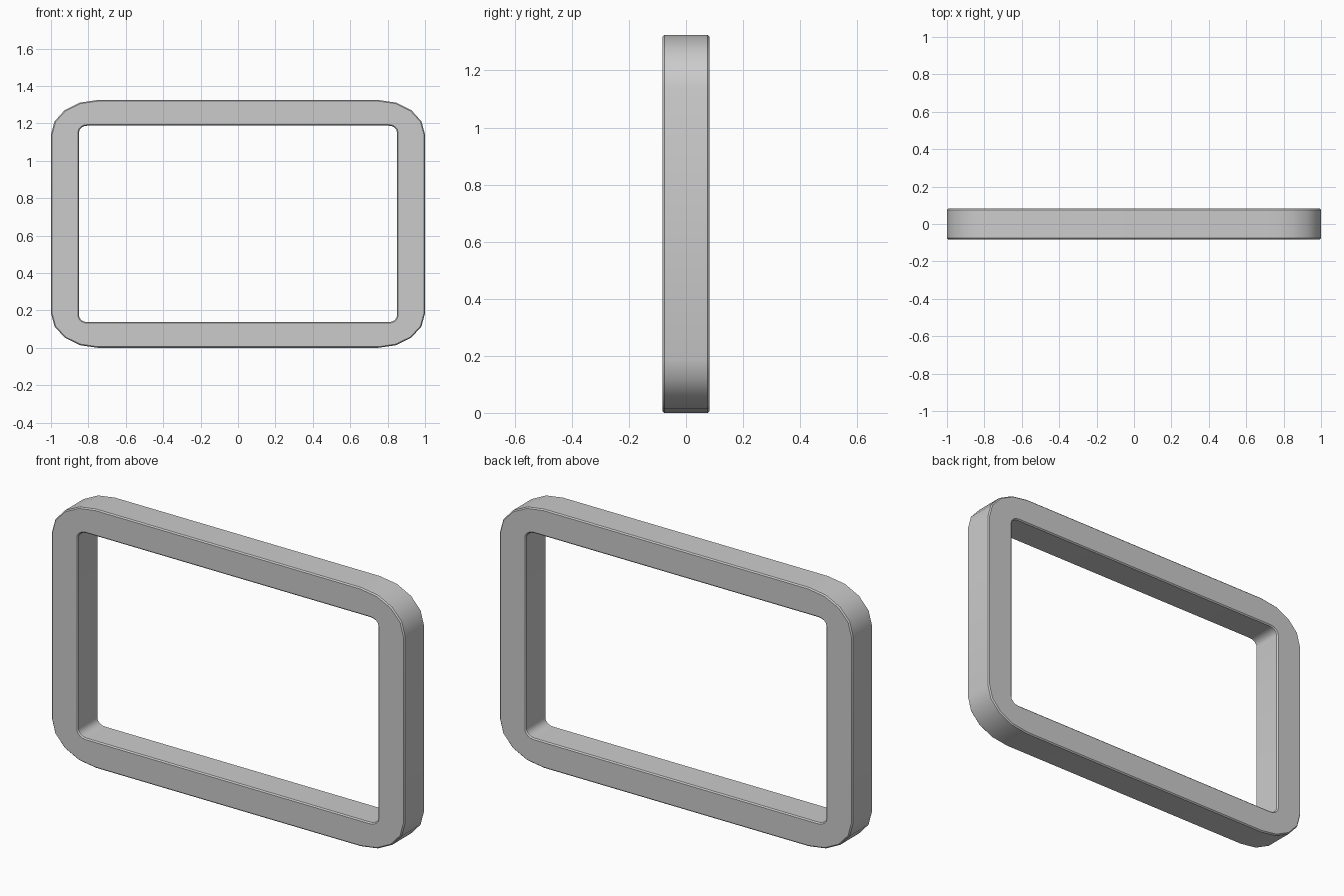
import bpy, bmesh
from math import sin, cos, pi

if "Cube" in bpy.data.objects:
    bpy.data.objects.remove(bpy.data.objects["Cube"])

MID_Z = 0.6625     # height of the frame's centre
HALF_DEPTH = 0.082
BEVEL = 0.006
SEGMENTS = 4       # sides per rounded corner


def rounded_rect(half_w, half_h, rx, rz, y):
    """Points of a rectangle with elliptical corners, in the plane at y."""
    points = []
    for quadrant, (sx, sz) in enumerate([(1, 1), (-1, 1), (-1, -1), (1, -1)]):
        for i in range(SEGMENTS + 1):
            a = (quadrant + i / SEGMENTS) * pi / 2
            points.append((sx * (half_w - rx) + rx * cos(a), y,
                           MID_Z + sz * (half_h - rz) + rz * sin(a)))
    return points


def outer(inset, y):
    return rounded_rect(1.0 - inset, 0.6625 - inset, 0.25 - inset, 0.185 - inset, y)


def inner(inset, y):
    return rounded_rect(0.85 + inset, 0.525 + inset, 0.045 + inset, 0.035 + inset, y)


# Loops around the bevelled cross-section: outer wall, back, inner wall, front
d, e = HALF_DEPTH, HALF_DEPTH - BEVEL
loops = [outer(BEVEL, -d), outer(0, -e), outer(0, e), outer(BEVEL, d),
         inner(BEVEL, d), inner(0, e), inner(0, -e), inner(BEVEL, -d)]

bm = bmesh.new()
rings = [[bm.verts.new(p) for p in loop] for loop in loops]
for k, ring in enumerate(rings):
    following = rings[(k + 1) % len(rings)]
    for i in range(len(ring)):
        j = (i + 1) % len(ring)
        bm.faces.new((ring[i], ring[j], following[j], following[i]))
bmesh.ops.recalc_face_normals(bm, faces=bm.faces)

# Rounded rectangular frame
mesh = bpy.data.meshes.new("rounded_frame")
bm.to_mesh(mesh)
bm.free()
frame = bpy.data.objects.new("rounded_frame", mesh)
bpy.context.collection.objects.link(frame)
bpy.context.view_layer.objects.active = frame
frame.select_set(True)
bpy.ops.object.shade_smooth_by_angle(angle=pi / 6)
